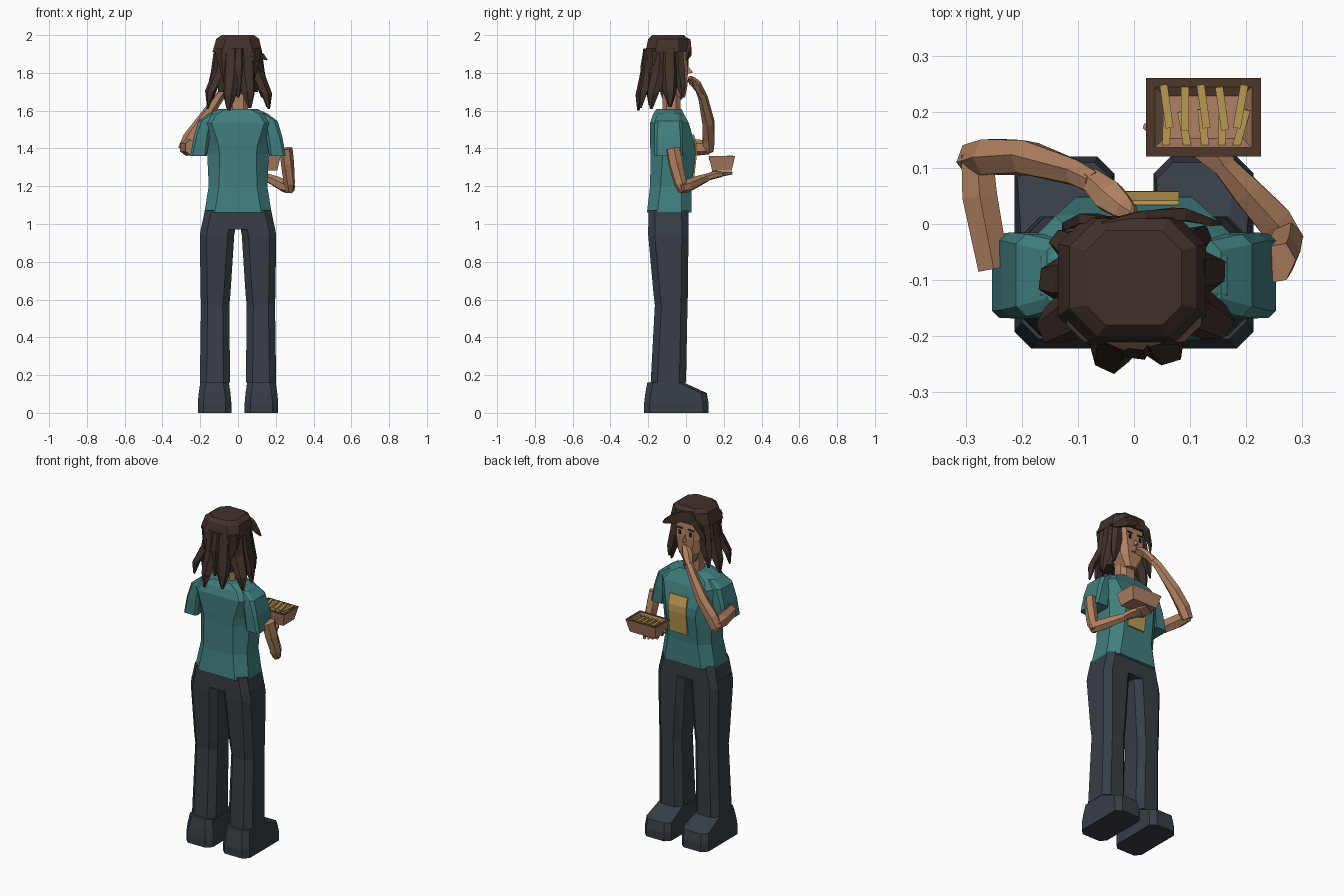
import bpy, bmesh, math
from mathutils import Vector, Matrix


def material(name, rgb):
    m = bpy.data.materials.new(name)
    m.diffuse_color = (*rgb, 1)
    return m


TEAL = material("shirt teal", (0.052, 0.21, 0.205))
DARK = material("trouser charcoal", (0.038, 0.048, 0.060))
SKIN = material("skin tan", (0.43, 0.215, 0.12))
HAIR = material("hair brown", (0.052, 0.031, 0.023))
GOLD = material("golden yellow", (0.52, 0.34, 0.095))
TRAY = material("tray brown", (0.42, 0.22, 0.13))
RIM = material("rim brown", (0.075, 0.038, 0.022))
BLACK = material("eye black", (0.012, 0.01, 0.01))


def loft(name, rings, *mats):
    """Skin a list of equal-length vertex rings and cap both ends."""
    bm = bmesh.new()
    vs = [[bm.verts.new(p) for p in r] for r in rings]
    n = len(rings[0])
    for a, b in zip(vs, vs[1:]):
        for i in range(n):
            j = (i + 1) % n
            bm.faces.new((a[i], a[j], b[j], b[i]))
    bm.faces.new(vs[0])
    bm.faces.new(vs[-1])
    bmesh.ops.recalc_face_normals(bm, faces=bm.faces)
    me = bpy.data.meshes.new(name)
    bm.to_mesh(me)
    bm.free()
    for m in mats:
        me.materials.append(m)
    ob = bpy.data.objects.new(name, me)
    bpy.context.collection.objects.link(ob)
    return ob


def ring(x0, x1, y0, y1, z, c=0.03):
    """Horizontal rectangle with cut corners."""
    return [(x0 + c, y0, z), (x1 - c, y0, z), (x1, y0 + c, z), (x1, y1 - c, z),
            (x1 - c, y1, z), (x0 + c, y1, z), (x0, y1 - c, z), (x0, y0 + c, z)]


def tube(name, path, mat, sides=6):
    """Limb along (x, y, z, half width, half thickness) stations."""
    pts = [Vector(p[:3]) for p in path]
    rings = []
    for i, p in enumerate(pts):
        d = pts[min(i + 1, len(pts) - 1)] - pts[max(i - 1, 0)]
        q = d.to_track_quat('Z', 'Y')
        w, t = path[i][3:]
        rings.append([p + q @ Vector((w * math.cos(a), t * math.sin(a), 0))
                      for a in (2 * math.pi * (k + 0.5) / sides for k in range(sides))])
    return loft(name, rings, mat)


def box(name, centre, size, mat, rot=None):
    rot = rot or Matrix.Identity(3)
    hx, hy, hz = (s / 2 for s in size)
    return loft(name, [[Vector(centre) + rot @ Vector((x, y, z)) for x, y in
                        ((-hx, -hy), (hx, -hy), (hx, hy), (-hx, hy))] for z in (-hz, hz)], mat)


# Trousers, shoes and sleeves, mirrored left and right
def side_ring(s, x0, x1, *rest):
    return ring(*sorted((s * x0, s * x1)), *rest)


for s, side in ((-1, "left"), (1, "right")):
    loft(side + "_trouser_leg", [side_ring(s, *r) for r in (
        (0.042, 0.202, -0.187, 0.0, 0.16, 0.035),
        (0.046, 0.196, -0.165, 0.008, 0.57, 0.035),
        (0.04, 0.198, -0.172, 0.01, 0.63, 0.035),
        (0.02, 0.202, -0.20, 0.013, 0.94, 0.035),
        (0.012, 0.195, -0.20, 0.013, 0.985, 0.035))], DARK)
    shoe = [(0.035, 0.213, -0.222, 0.12, 0.0, 0.03), (0.035, 0.213, -0.222, 0.12, 0.05, 0.03),
            (0.04, 0.208, -0.215, 0.11, 0.105, 0.03), (0.048, 0.20, -0.205, -0.01, 0.16, 0.03)]
    loft(side + "_shoe", [side_ring(s, *r) for r in shoe], DARK)
    loft(side + "_sleeve", [side_ring(s, *r) for r in (
        (0.165, 0.253, -0.167, -0.018, 1.36, 0.012),
        (0.15, 0.235, -0.168, -0.015, 1.46, 0.015),
        (0.13, 0.21, -0.165, -0.018, 1.545, 0.018),
        (0.10, 0.155, -0.15, -0.03, 1.585, 0.018))], TEAL)
loft("trouser_hips", [ring(-0.197, 0.197, -0.20, 0.013, 0.97, 0.035),
                      ring(-0.175, 0.175, -0.198, 0.012, 1.075, 0.035)], DARK)

# Shirt body
loft("shirt_body", [ring(*r) for r in (
    (-0.178, 0.178, -0.207, 0.03, 1.06, 0.055),
    (-0.155, 0.155, -0.19, 0.03, 1.20, 0.055),
    (-0.163, 0.163, -0.188, 0.05, 1.37, 0.065),
    (-0.168, 0.168, -0.19, 0.048, 1.42, 0.065),
    (-0.195, 0.195, -0.19, 0.015, 1.535, 0.055),
    (-0.165, 0.165, -0.175, -0.01, 1.58, 0.05),
    (-0.10, 0.10, -0.155, -0.025, 1.61, 0.04))], TEAL)

# Chest patch, folded over the bust line
loft("chest_patch", [[(x, y + d, z) for x in (-0.04, 0.08) for d in
                      ((0, 0.008) if x < 0 else (0.008, 0))]
                     for y, z in ((0.036, 1.25), (0.051, 1.38), (0.05, 1.42), (0.034, 1.475))], GOLD)

# Neck, head and face
loft("neck", [ring(-0.052, 0.052, -0.125, -0.03, z, 0.022) for z in (1.58, 1.73)], SKIN)
loft("head", [ring(*r) for r in (
    (-0.04, 0.04, -0.11, -0.005, 1.67, 0.02),
    (-0.075, 0.075, -0.16, 0.008, 1.735, 0.03),
    (-0.092, 0.092, -0.185, 0.01, 1.82, 0.035),
    (-0.095, 0.095, -0.19, 0.0, 1.93, 0.035))], SKIN)
loft("nose", [[(-0.014, 0.0, 1.795), (0.014, 0.0, 1.795), (0.0, 0.0, 1.85)],
              [(-0.003, 0.035, 1.80), (0.003, 0.035, 1.80), (0.0, 0.033, 1.808)]], SKIN)
for s in (-1, 1):
    box("eye", (s * 0.036, 0.008, 1.845), (0.014, 0.009, 0.024), BLACK)
    box("eyebrow", (s * 0.036, 0.007, 1.872), (0.034, 0.009, 0.008), HAIR)
box("mouth", (0, 0.009, 1.757), (0.04, 0.006, 0.008), RIM)

# Hair: crown, back shell, swept fringe and hanging locks
loft("hair_crown", [ring(*r) for r in (
    (-0.135, 0.128, -0.215, 0.014, 1.91, 0.05),
    (-0.115, 0.112, -0.20, 0.01, 1.98, 0.05),
    (-0.085, 0.085, -0.18, -0.012, 2.0, 0.035))], HAIR)
loft("hair_back_shell", [ring(-0.105, 0.105, -0.20, -0.10, 1.70, 0.03),
                         ring(-0.12, 0.12, -0.21, -0.05, 1.93, 0.03)], HAIR)
tube("fringe_long", [(-0.06, -0.005, 1.975, 0.012, 0.02), (0.01, 0.012, 1.95, 0.015, 0.04),
                     (0.08, 0.018, 1.915, 0.015, 0.035), (0.13, 0.005, 1.885, 0.01, 0.02),
                     (0.155, 0.0, 1.868, 0.003, 0.004)], HAIR, 4)
tube("fringe_short", [(-0.03, 0.0, 1.96, 0.012, 0.025), (-0.08, 0.01, 1.92, 0.012, 0.03),
                      (-0.115, 0.0, 1.85, 0.01, 0.018), (-0.125, -0.01, 1.80, 0.003, 0.004)], HAIR, 4)


def lock(angle, tip_z, reach, width):
    a = math.radians(angle)
    out, along = Vector((math.cos(a), math.sin(a), 0)), Vector((-math.sin(a), math.cos(a), 0))
    rings = []
    for t, r, w, d in ((0, 0.105, 1, 0.022), (0.4, 0.118, 1.1, 0.026),
                       (0.75, reach - 0.012, 0.8, 0.022), (1, reach, 0.2, 0.005)):
        c = Vector((0, -0.098, 1.93 + (tip_z - 1.93) * t)) + out * r
        rings.append([c + along * (u * w * width) + out * (v * d) for u, v in
                      ((-1, -0.5), (-0.5, 0.8), (0.5, 1), (1, -0.3), (0.2, -1))])
    loft("hair_lock", rings, HAIR)


for args in ((32, 1.67, 0.15, 0.032), (5, 1.62, 0.155, 0.044), (-28, 1.61, 0.185, 0.045),
             (-66, 1.615, 0.155, 0.045), (-90, 1.67, 0.125, 0.035), (-108, 1.60, 0.162, 0.046),
             (-150, 1.63, 0.185, 0.045), (-180, 1.61, 0.16, 0.046), (152, 1.66, 0.155, 0.034)):
    lock(*args)

# Arm raised to the mouth
tube("raised_upper_arm", [(-0.25, -0.08, 1.405, 0.032, 0.042), (-0.275, 0.05, 1.405, 0.036, 0.044),
                          (-0.28, 0.125, 1.405, 0.032, 0.036)], SKIN)
tube("raised_forearm", [(-0.285, 0.115, 1.39, 0.033, 0.036), (-0.255, 0.12, 1.45, 0.036, 0.04),
                        (-0.19, 0.118, 1.54, 0.034, 0.036), (-0.10, 0.09, 1.67, 0.025, 0.027),
                        (-0.07, 0.072, 1.71, 0.022, 0.024)], SKIN)
tube("raised_hand", [(-0.075, 0.078, 1.70, 0.022, 0.024), (-0.045, 0.05, 1.745, 0.032, 0.022),
                     (-0.02, 0.03, 1.768, 0.024, 0.016), (0.0, 0.018, 1.775, 0.01, 0.008)], SKIN)
tube("raised_thumb", [(-0.06, 0.05, 1.725, 0.012, 0.012), (-0.015, 0.025, 1.745, 0.01, 0.01),
                      (0.0, 0.015, 1.76, 0.006, 0.006)], SKIN)

# Arm holding the tray
tube("carrying_upper_arm", [(0.255, -0.07, 1.40, 0.032, 0.04), (0.262, -0.055, 1.32, 0.034, 0.04),
                            (0.272, -0.03, 1.215, 0.03, 0.034), (0.272, -0.015, 1.17, 0.022, 0.022)], SKIN)
tube("carrying_forearm", [(0.285, -0.035, 1.19, 0.024, 0.028), (0.25, 0.005, 1.20, 0.036, 0.035),
                          (0.20, 0.06, 1.225, 0.03, 0.03), (0.155, 0.11, 1.245, 0.022, 0.022)], SKIN)
tube("carrying_palm", [(0.16, 0.105, 1.245, 0.024, 0.02), (0.13, 0.145, 1.258, 0.04, 0.02),
                       (0.105, 0.185, 1.265, 0.04, 0.017)], SKIN)
for dx, dy in ((-0.03, -0.02), (-0.01, -0.006), (0.01, 0.006), (0.03, 0.018)):
    tube("carrying_finger", [(0.11 + dx, 0.175 + dy, 1.263, 0.011, 0.011),
                             (0.08 + dx, 0.225 + dy, 1.27, 0.008, 0.008)], SKIN)
tube("carrying_thumb", [(0.13, 0.13, 1.26, 0.013, 0.013), (0.06, 0.145, 1.27, 0.012, 0.012),
                        (0.022, 0.175, 1.31, 0.008, 0.008)], SKIN)


# Food tray with a dark rim
def tray_ring(inset, z):
    x0, x1, y0, y1 = 0.021 + inset, 0.226 - inset, 0.12 + inset, 0.26 - inset
    return [(x0, y0, z), (x1, y0, z), (x1, y1, z), (x0, y1, z)]


tray = loft("food_tray", [tray_ring(0.018, 1.283), tray_ring(0, 1.36),
                          tray_ring(0.016, 1.36), tray_ring(0.032, 1.325)], TRAY, RIM)
for f in tray.data.polygons:
    if f.normal.z > 0.9 and f.center.z > 1.35:
        f.material_index = 1

# Fries in two staggered rows
for row, (yc, zc, tilts) in enumerate(((0.21, 1.354, (8, 0, 8, 8, -10)),
                                       (0.166, 1.345, (-2, 10, 6, -2, -16)))):
    for i, tilt in enumerate(tilts):
        box("fry", (0.058 + 0.033 * i, yc - 0.004 * (i % 2), zc), (0.014, 0.078, 0.013), GOLD,
            Matrix.Rotation(math.radians(tilt), 3, 'Z') @ Matrix.Rotation(math.radians(4), 3, 'X'))
